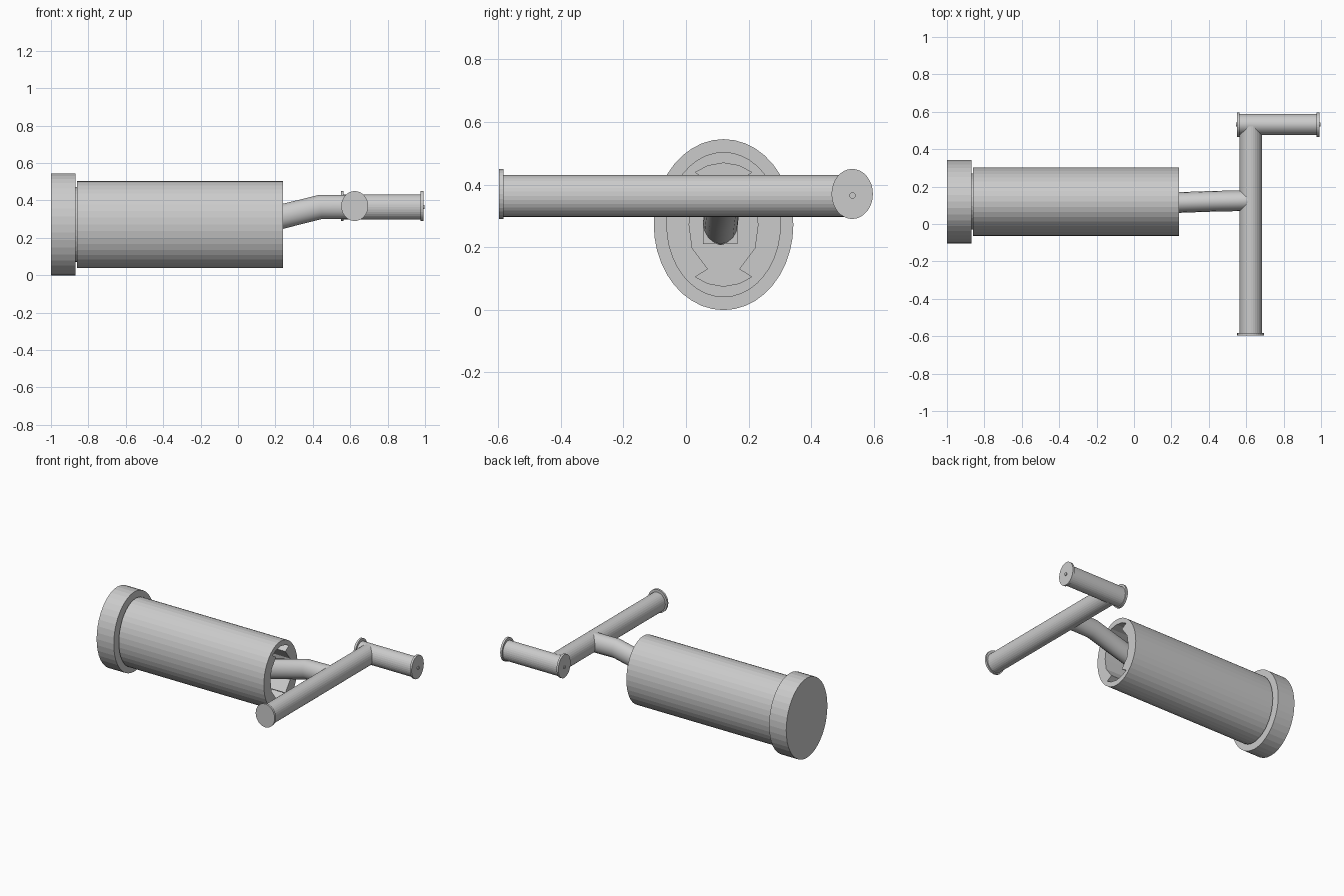
import bpy, bmesh, math

if "Cube" in bpy.data.objects:
    bpy.data.objects.remove(bpy.data.objects["Cube"])

PERM = {'X': lambda a, u, v: (a, u, v), 'Y': lambda a, u, v: (u, a, v)}


def prism(name, axis, a0, a1, outline):
    """Extrude a closed (u, z) outline along X or Y, between a0 and a1."""
    bm = bmesh.new()
    ends = [[bm.verts.new(PERM[axis](a, u, v)) for u, v in outline] for a in (a0, a1)]
    n = len(outline)
    for e in ends:
        bm.faces.new(e)
    for i in range(n):
        j = (i + 1) % n
        bm.faces.new((ends[0][i], ends[0][j], ends[1][j], ends[1][i]))
    bmesh.ops.recalc_face_normals(bm, faces=bm.faces[:])
    me = bpy.data.meshes.new(name)
    bm.to_mesh(me)
    bm.free()
    ob = bpy.data.objects.new(name, me)
    bpy.context.collection.objects.link(ob)
    return ob


def oval(name, axis, a0, a1, centre, radii, sides=40):
    pts = [(centre[0] + radii[0] * math.cos(2 * math.pi * i / sides),
            centre[1] + radii[1] * math.sin(2 * math.pi * i / sides)) for i in range(sides)]
    return prism(name, axis, a0, a1, pts)


# Main barrel, end lid and the neck joining them
MID = (0.12, 0.272)
oval("end_lid", 'X', -1.0, -0.87, MID, (0.223, 0.273))
oval("lid_neck", 'X', -0.88, -0.83, MID, (0.15, 0.2))
barrel = oval("barrel", 'X', -0.86, 0.24, MID, (0.183, 0.232))

# Keyway-shaped opening in the front of the barrel
quarter = [(0.0, 0.197), (0.05, 0.188), (0.09, 0.167), (0.05, 0.142), (0.1, 0.075), (0.11, 0.0)]
right = quarter + [(y, -z) for y, z in quarter[-2::-1]]
keyway = right + [(-y, z) for y, z in right[-2:0:-1]]
cutter = prism("keyway_cutter", 'X', -0.75, 0.3, [(MID[0] + y, MID[1] + z) for y, z in keyway])
cutter.hide_render = True
cutter.hide_set(True)
mod = barrel.modifiers.new("keyway", 'BOOLEAN')
mod.operation = 'DIFFERENCE'
mod.solver = 'EXACT'
mod.object = cutter

# Bent rod leading from the barrel to the crossbar
SQUASH = 0.85
curve = bpy.data.curves.new("bent_rod", 'CURVE')
curve.dimensions = '3D'
curve.bevel_depth = 0.065
curve.bevel_resolution = 6
curve.use_fill_caps = True
path = [(0.06, 0.11, 0.27), (0.24, 0.115, 0.315), (0.44, 0.122, 0.365), (0.62, 0.125, 0.365)]
spline = curve.splines.new('POLY')
spline.points.add(len(path) - 1)
for p, (x, y, z) in zip(spline.points, path):
    p.co = (x, y / SQUASH, z, 1)
rod = bpy.data.objects.new("bent_rod", curve)
rod.scale.y = SQUASH
bpy.context.collection.objects.link(rod)
prism("rod_block", 'X', 0.02, 0.09, [(0.055, 0.21), (0.165, 0.21), (0.165, 0.32), (0.055, 0.32)])

# Long crossbar with its end cap
oval("crossbar", 'Y', -0.59, 0.52, (0.625, 0.364), (0.06, 0.067), 32)
oval("crossbar_cap", 'Y', -0.597, -0.583, (0.624, 0.37), (0.072, 0.08), 32)

# Short hand grip with a cap and a small pin at each end
oval("hand_grip", 'X', 0.555, 0.985, (0.532, 0.364), (0.057, 0.067), 32)
for side, a, b, tip in (("inner", 0.55, 0.564, 0.545), ("outer", 0.977, 0.991, 0.998)):
    oval(side + "_grip_cap", 'X', a, b, (0.531, 0.37), (0.066, 0.08), 32)
    oval(side + "_grip_pin", 'X', min(a, tip), max(b, tip), (0.532, 0.365), (0.01, 0.01), 12)
